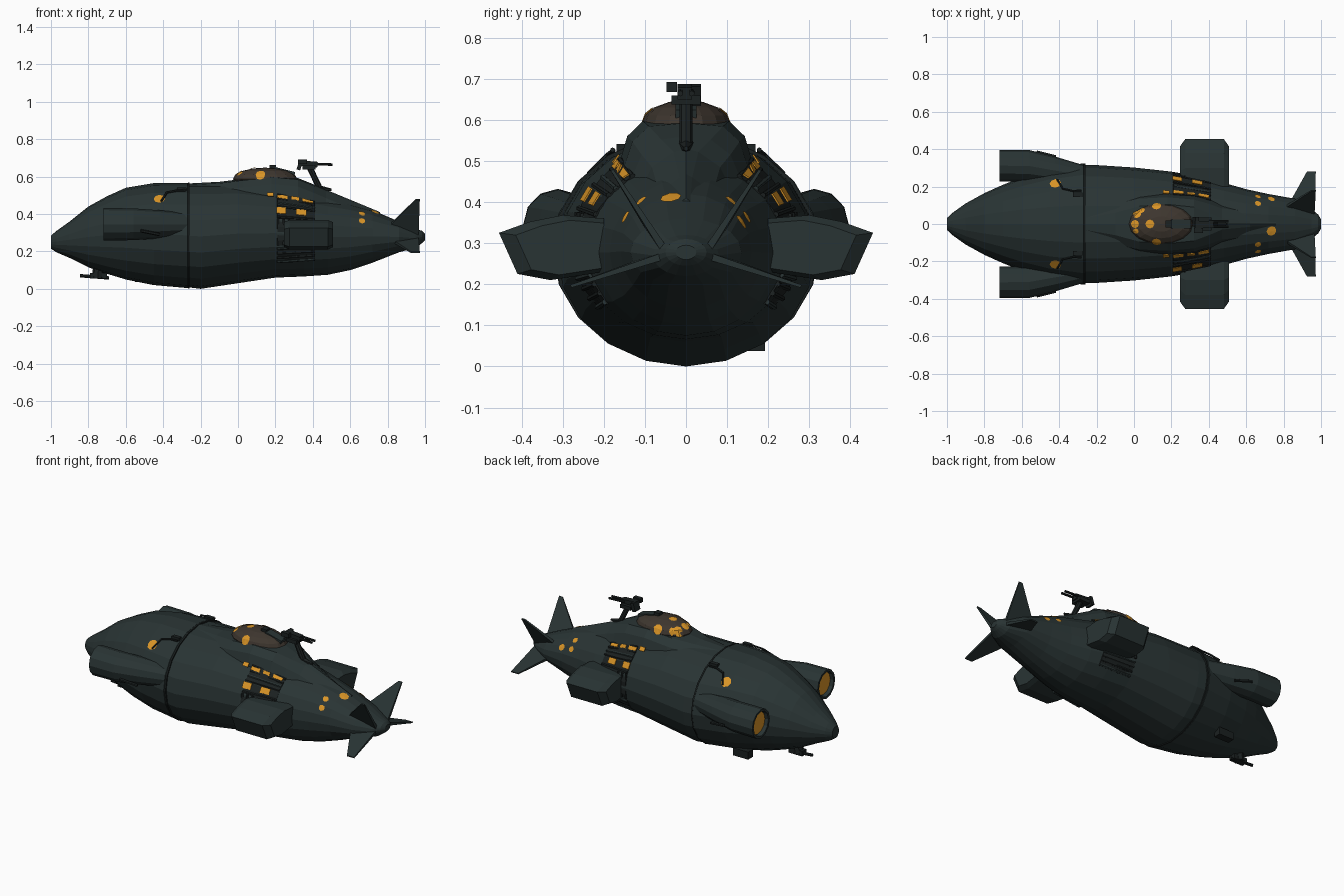
import bpy, bmesh, math
from mathutils import Vector, Matrix
from mathutils.bvhtree import BVHTree

if "Cube" in bpy.data.objects:
    bpy.data.objects.remove(bpy.data.objects["Cube"])


def material(name, rgb):
    m = bpy.data.materials.new(name)
    m.diffuse_color = (*rgb, 1)
    m.use_nodes = True
    m.node_tree.nodes["Principled BSDF"].inputs["Base Color"].default_value = m.diffuse_color
    return m


HULL = material("dark_slate", (0.022, 0.034, 0.034))
DARK = material("near_black_metal", (0.011, 0.015, 0.015))
GLASS = material("smoky_brown_glass", (0.048, 0.037, 0.028))
GLOW = material("amber_light", (0.70, 0.30, 0.02))


def finish(bm, name, mat):
    bmesh.ops.recalc_face_normals(bm, faces=bm.faces)
    me = bpy.data.meshes.new(name)
    bm.to_mesh(me)
    ob = bpy.data.objects.new(name, me)
    bpy.context.collection.objects.link(ob)
    me.materials.append(mat)
    return ob


def loft(name, rings, mat, cap_start=True):
    bm = bmesh.new()
    loops = [[bm.verts.new(p) for p in r] for r in rings]
    n = len(loops[0])
    for a, b in zip(loops, loops[1:]):
        for i in range(n):
            j = (i + 1) % n
            bm.faces.new((a[i], a[j], b[j], b[i]))
    if cap_start:
        bm.faces.new(loops[0])
    bm.faces.new(loops[-1])
    return finish(bm, name, mat)


def ellipse(x, y, z, ry, rz, n):
    return [(x, y + ry * math.cos(t), z + rz * math.sin(t))
            for t in (2 * math.pi * i / n for i in range(n))]


def box(name, center, size, mat, rot_y=0.0):
    bm = bmesh.new()
    bmesh.ops.create_cube(bm, size=1)
    bm.transform(Matrix.Translation(center) @ Matrix.Rotation(rot_y, 4, 'Y')
                 @ Matrix.Diagonal((*size, 1)))
    return finish(bm, name, mat)


def tube(name, p, q, r, mat, n=8, r2=None):
    p, q = Vector(p), Vector(q)
    bm = bmesh.new()
    bmesh.ops.create_cone(bm, cap_ends=True, segments=n, radius1=r,
                          radius2=r if r2 is None else r2, depth=(q - p).length)
    bm.transform(Matrix.Translation((p + q) / 2)
                 @ (q - p).to_track_quat('Z', 'Y').to_matrix().to_4x4())
    return finish(bm, name, mat)


def tree(*obs):
    verts, polys = [], []
    for ob in obs:
        k = len(verts)
        verts += [v.co.copy() for v in ob.data.vertices]
        polys += [[i + k for i in p.vertices] for p in ob.data.polygons]
    return BVHTree.FromPolygons(verts, polys)


# Main hull: x, half width, bottom z, top z
SECTIONS = [(-1, .032, .215, .285), (-.97, .06, .195, .31), (-.9, .11, .165, .36),
            (-.8, .165, .115, .44), (-.7, .21, .08, .495), (-.6, .25, .05, .54),
            (-.45, .295, .02, .565), (-.27, .325, .004, .567), (-.265, .315, .008, .56),
            (-.2, .315, .0, .56), (0, .302, .03, .56), (.2, .28, .06, .535),
            (.35, .255, .066, .505), (.48, .22, .075, .48), (.6, .186, .10, .455),
            (.72, .16, .14, .42), (.86, .135, .195, .36), (.95, .08, .22, .32),
            (.985, .05, .245, .31), (1, .025, .26, .295)]
hull = loft("hull", [ellipse(x, 0, (b + t) / 2, w, (t - b) / 2, 20)
                     for x, w, b, t in SECTIONS], HULL)
# Dark seam between the bow and the middle section
loft("hull_seam", [ellipse(x, 0, .2845, .323, .283, 20) for x in (-.268, -.259)], DARK)

# Raised spine carrying the canopy: x, top z, top half width, base half width
SPINE = [(-.27, .563, .03, .10), (-.1, .572, .06, .14), (.03, .588, .095, .16),
         (.18, .605, .105, .165), (.32, .592, .09, .155), (.4, .56, .06, .14),
         (.47, .53, .03, .12), (.62, .468, .015, .10), (.76, .41, .01, .06)]
spine = loft("spine", [[(x, -b, t - .12), (x, -(a + b) / 2 - .008, t - .045), (x, -a, t - .008),
                        (x, 0, t), (x, a, t - .008), (x, (a + b) / 2 + .008, t - .045),
                        (x, b, t - .12)]
                       for x, t, a, b in SPINE], HULL)

# Canopy dome
bm = bmesh.new()
bmesh.ops.create_uvsphere(bm, u_segments=16, v_segments=8, radius=1)
bm.transform(Matrix.Translation((.145, 0, .588)) @ Matrix.Diagonal((.172, .108, .06, 1)))
canopy = finish(bm, "canopy", GLASS)
box("canopy_hatch", (.185, 0, .65), (.035, .035, .022), DARK)
box("canopy_rear_frame", (.25, 0, .628), (.11, .05, .02), HULL, .25)

skin = tree(hull, spine, canopy)


def ray(x, s, deg, lift):
    """Point on the outer skin, seen from the hull axis at an angle above the side."""
    a = math.radians(deg)
    d = Vector((0, s * math.cos(a), math.sin(a)))
    hit, nor, _, _ = skin.ray_cast(Vector((x, 0, .29)) + d, -d)
    return hit + d * lift


def patch(name, x0, x1, a0, a1, s, lift, mat, nx=4, na=6):
    bm = bmesh.new()
    g = [[bm.verts.new(ray(x0 + (x1 - x0) * i / nx, s, a0 + (a1 - a0) * j / na, lift))
          for j in range(na + 1)] for i in range(nx + 1)]
    for i in range(nx):
        for j in range(na):
            bm.faces.new((g[i][j], g[i + 1][j], g[i + 1][j + 1], g[i][j + 1]))
    ob = finish(bm, name, mat)
    sol = ob.modifiers.new("thickness", 'SOLIDIFY')
    sol.thickness = .004
    sol.offset = 0
    return ob


def window(name, point, direction, r, r2=None):
    """Flat-sided lamp disc draped on the skin."""
    p, d = Vector(point), Vector(direction).normalized()
    u = Vector((1, 0, 0))
    u = (u - d * u.dot(d)).normalized()
    v = d.cross(u)
    bm = bmesh.new()
    ring = []
    for i in range(9):
        t = 2 * math.pi * i / 8
        k = 0 if i == 8 else 1
        o = p + k * (u * r * math.cos(t) + v * (r2 or r) * math.sin(t))
        hit, nor, _, _ = skin.ray_cast(o + d * .6, -d)
        ring.append(bm.verts.new((hit if hit else o) + d * .004))
    for i in range(8):
        bm.faces.new((ring[8], ring[i], ring[(i + 1) % 8]))
    return finish(bm, name, GLOW)


# Lights under the canopy
for i, (x, y, r) in enumerate([(.005, 0, .022), (.015, .05, .024), (.04, .07, .018), (.085, 0, .024),
                               (.12, .092, .026), (.12, -.092, .026), (.01, -.035, .015)]):
    window(f"canopy_light_{i}", (x, y, .6), (0, y * 5, 1), r)
window("tail_light_ridge", (.735, -.04, .42), (0, -.3, 1), .026)
window("tail_light_outer", (.735, .145, .36), (0, .8, .7), .02)

for s, side in ((-1, "near"), (1, "far")):
    # Bow pod with open intake
    c, y = .345, s * .312
    loft(f"bow_pod_{side}", [ellipse(-.695, y, c, .066, .07, 12), ellipse(-.72, y, c, .07, .074, 12),
                             ellipse(-.72, y, c, .084, .087, 12), ellipse(-.56, s * .31, c, .085, .085, 12),
                             ellipse(-.42, s * .285, c, .075, .075, 12),
                             ellipse(-.27, s * .26, c, .055, .06, 12)], HULL)
    tube(f"intake_glow_{side}", (-.699, y, c), (-.695, y, c), .067, GLOW, 12)
    tube(f"pod_bracket_{side}", (-.52, s * .385, .31), (-.42, s * .36, .29), .009, DARK, 6)

    # Bow lamp and its rail
    window(f"bow_lamp_{side}", (-.42, s * .215, .48), (0, s * .75, .7), .031)
    pts = [ray(x, s, a, .008) for x, a in ((-.41, 37), (-.38, 50), (-.33, 53), (-.28, 53))]
    for i, (p, q) in enumerate(zip(pts, pts[1:])):
        tube(f"bow_rail_{side}_{i}", p, q, .006, DARK, 6)
    box(f"seam_latch_{side}", ray(-.3, s, 57, .004), (.05, .025, .02), DARK)

    # Machinery bay: dark panel, long pipes, cross ribs and glowing cells
    patch(f"bay_panel_{side}", .21, .41, -36, 53, s, .003, DARK)
    for i, a in enumerate((-34, -28, -22, -16, 20, 34, 40, 46, 53)):
        tube(f"bay_pipe_{side}_{i}", ray(.21, s, a, .004), ray(.41, s, a, .004), .007,
             HULL if i % 3 == 0 else DARK, 6)
    for i, x in enumerate((.215, .245, .275)):
        tube(f"bay_rib_{side}_{i}", ray(x, s, -12, .004), ray(x, s, 18, .004), .007, DARK, 6)
    for i, (x0, x1, a0, a1) in enumerate([(.155, .19, 49, 54), (.21, .265, 47.5, 52), (.285, .325, 47.5, 52),
                                          (.345, .40, 47.5, 52), (.205, .255, 24, 32), (.31, .365, 24, 32)]):
        patch(f"bay_light_{side}_{i}", x0, x1, a0, a1, s, .010, GLOW, 1, 1)

    # Side thruster with bevelled ends
    prof = [(.2, .36), (.30, .368), (.38, .352), (.455, .325), (.41, .225), (.33, .21), (.2, .23)]
    def ring(x, k):
        return [(x, s * (.2 + (py - .2) * k), .29 + (pz - .29) * k) for py, pz in prof]
    loft(f"side_thruster_{side}", [ring(.245, .84), ring(.275, 1), ring(.48, 1), ring(.508, .84)], HULL)

    # Crossed tail fins
    for part, quad in (("upper", [(.79, .08, .32), (.95, .18, .478), (.972, .18, .478), (.965, .05, .28)]),
                       ("lower", [(.82, .09, .26), (.925, .28, .195), (.972, .28, .195), (.965, .05, .27)])):
        q = [Vector((a, s * b, d)) for a, b, d in quad]
        n = (q[1] - q[0]).cross(q[3] - q[0]).normalized() * .009
        loft(f"tail_fin_{part}_{side}", [[v - n * (.4 if 0 < i < 3 else 1) for i, v in enumerate(q)],
                                         [v + n * (.4 if 0 < i < 3 else 1) for i, v in enumerate(q)]], HULL)

    # Tail lamps
    window(f"tail_lamp_high_{side}", (.663, s * .115, .41), (0, s * .6, .8), .017)
    window(f"tail_lamp_low_{side}", (.663, s * .15, .365), (0, s * .85, .5), .017)

# Deck gun pointing aft
tube("gun_post", (.44, 0, .53), (.385, 0, .645), .016, DARK)
tube("gun_foot", (.42, 0, .535), (.50, 0, .53), .022, DARK, 6, .006)
box("gun_cradle", (.38, 0, .648), (.07, .07, .022), DARK)
box("gun_body", (.375, -.003, .668), (.10, .036, .03), DARK, .08)
box("gun_sight", (.345, -.035, .68), (.05, .025, .025), DARK)
box("gun_shield", (.33, .012, .66), (.02, .05, .05), DARK, .3)
for y in (-.014, .014):
    tube(f"gun_barrel_{'left' if y < 0 else 'right'}", (.40, y, .668), (.505, y, .664), .007, DARK)

# Chin gun and belly lamp box
tube("chin_mount", (-.745, 0, .12), (-.75, 0, .06), .03, DARK)
box("chin_body", (-.745, 0, .07), (.09, .04, .03), DARK)
tube("chin_barrel", (-.69, 0, .058), (-.845, 0, .07), .009, DARK)
box("belly_box", (-.5, .17, .06), (.10, .045, .045), DARK)
